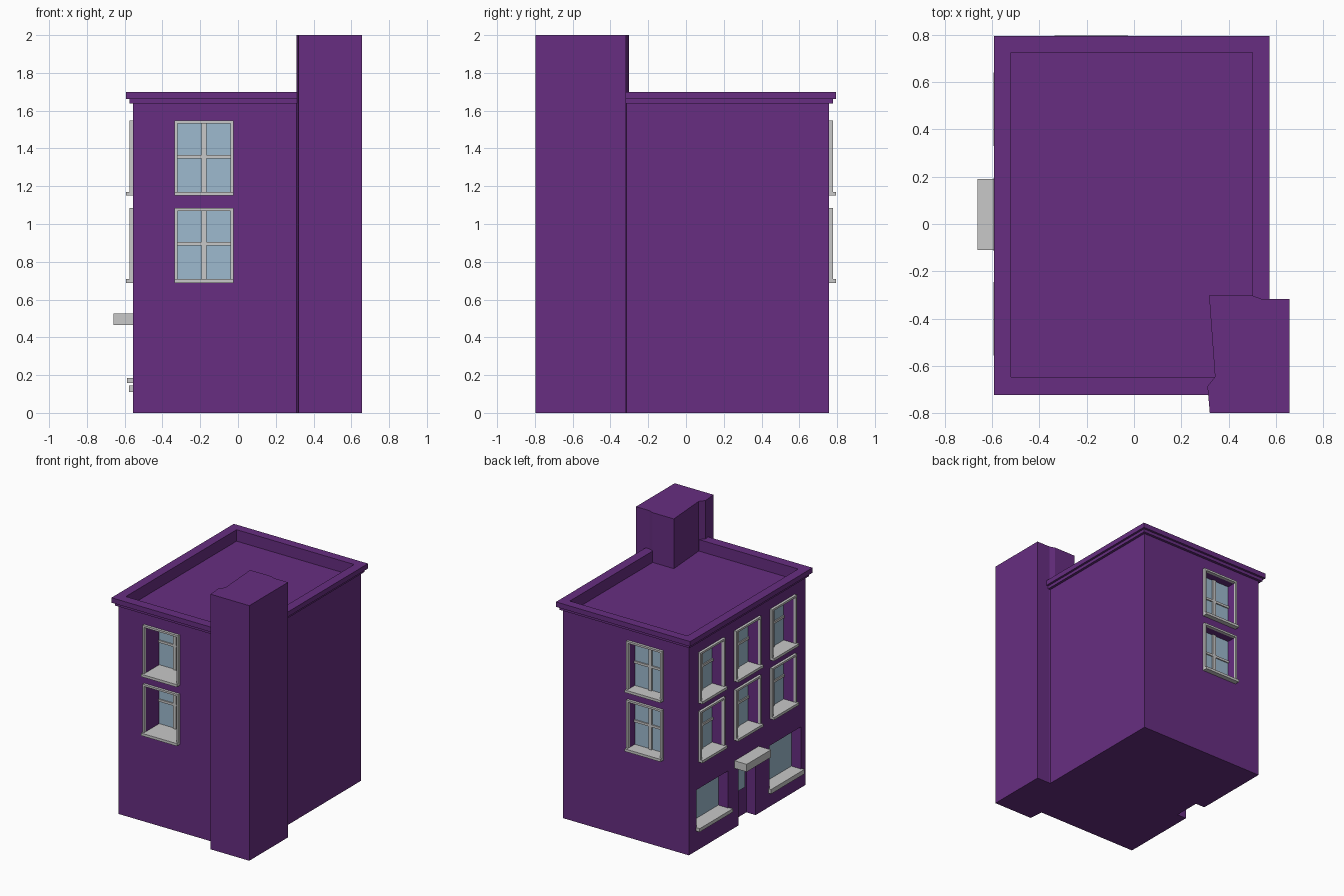
import bpy
import bmesh

cube = bpy.data.objects.get("Cube")
if cube:
    bpy.data.objects.remove(cube, do_unlink=True)


def material(name, r, g, b):
    m = bpy.data.materials.new(name)
    m.use_nodes = True
    m.diffuse_color = (r, g, b, 1)
    m.node_tree.nodes["Principled BSDF"].inputs["Base Color"].default_value = (r, g, b, 1)
    return m


PURPLE = material("purple_paint", 0.135, 0.027, 0.22)
GREY = material("light_grey_trim", 0.58, 0.58, 0.58)
GLASS = material("pale_blue_glass", 0.34, 0.49, 0.62)


def finish(name, bm, mat):
    bmesh.ops.recalc_face_normals(bm, faces=bm.faces)
    me = bpy.data.meshes.new(name)
    bm.to_mesh(me)
    bm.free()
    me.materials.append(mat)
    ob = bpy.data.objects.new(name, me)
    bpy.context.scene.collection.objects.link(ob)
    return ob


def boxes(name, extents, mat):
    """One object from several boxes given as (x0, x1, y0, y1, z0, z1)."""
    bm = bmesh.new()
    for x0, x1, y0, y1, z0, z1 in extents:
        vs = bmesh.ops.create_cube(bm, size=1)["verts"]
        for v in vs:
            v.co = (x1 if v.co.x > 0 else x0,
                    y1 if v.co.y > 0 else y0,
                    z1 if v.co.z > 0 else z0)
    return finish(name, bm, mat)


# Outer wall planes of the building
LEFT, RIGHT, FRONT, BACK = -0.555, 0.535, -0.685, 0.757
ROOF = 1.61


def on_wall(wall, u0, u1, o0, o1, z0, z1):
    """Box on a wall: u runs along the wall, o outward from its surface."""
    if wall == "side":
        return (LEFT - o1, LEFT - o0, u0, u1, z0, z1)
    if wall == "front":
        return (u0, u1, FRONT - o1, FRONT - o0, z0, z1)
    return (u0, u1, BACK + o0, BACK + o1, z0, z1)


# Depth of the window recesses on each wall
DEPTH = {"front": 0.17, "back": 0.07, "side": 0.09}
HALF, TALL, RIM = 0.155, 0.397, 0.015
cutters = []


def sash_window(name, wall, centre, z0):
    d, z1 = DEPTH[wall], z0 + TALL
    a, b = centre - HALF, centre + HALF
    cutters.append(on_wall(wall, a + RIM, b - RIM, -d, 0.1, z0 + RIM, z1 - RIM))
    # Surround with projecting, deep sill
    boxes(name + "_frame", [
        on_wall(wall, a, a + RIM, -0.005, 0.02, z0, z1),
        on_wall(wall, b - RIM, b, -0.005, 0.02, z0, z1),
        on_wall(wall, a, b, -0.005, 0.02, z1 - RIM, z1),
        on_wall(wall, a, b, -0.005, 0.038, z0, z0 + 0.02),
        on_wall(wall, a + RIM, b - RIM, -d, 0, z0 + 0.01, z0 + 0.02)], GREY)
    boxes(name + "_glass", [
        on_wall(wall, a + RIM, b - RIM, -d - 0.003, -d + 0.004, z0 + RIM, z1 - RIM)], GLASS)
    mid = z0 + TALL / 2 + 0.008
    boxes(name + "_glazing_bars", [
        on_wall(wall, centre - 0.013, centre + 0.013, -d, -d + 0.015, z0 + RIM, z1 - RIM),
        on_wall(wall, a + RIM, b - RIM, -d, -d + 0.013, mid - 0.009, mid + 0.009)], GREY)


for floor, base in (("lower", 0.688), ("upper", 1.15)):
    sash_window(floor + "_front_window", "front", -0.18, base)
    sash_window(floor + "_back_window", "back", -0.18, base)
    for i, y in enumerate((0.485, 0.04, -0.4)):
        sash_window(f"{floor}_side_window_{i + 1}", "side", y, base)


# Shop windows on the side wall
def shop_window(name, a, b, z0, z1, lip):
    top, d = 0.477, DEPTH["side"]
    cutters.append(on_wall("side", a, b, -d, 0.1, z0 + 0.01, top))
    boxes(name + "_glass", [on_wall("side", a, b, -d - 0.003, -d + 0.004, z0 + 0.01, top)], GLASS)
    boxes(name + "_sill", [
        on_wall("side", a, b, -d, 0, z0 + 0.005, z1),
        on_wall("side", a - 0.01, b + 0.01, -0.003, lip, z0, z1)], GREY)


shop_window("back_shop_window", 0.27, 0.66, 0.158, 0.185, 0.033)
shop_window("front_shop_window", -0.635, -0.24, 0.11, 0.145, 0.022)

# Recessed doorway with glazed door and canopy
cutters.append(on_wall("side", -0.07, 0.14, -0.08, 0.1, -0.1, 0.47))
boxes("door_glass", [on_wall("side", -0.045, 0.115, -0.083, -0.074, 0.21, 0.43)], GLASS)
boxes("door_canopy", [on_wall("side", -0.11, 0.19, -0.02, 0.105, 0.466, 0.525)], GREY)

# Main walls with the openings cut out
body = boxes("main_walls", [(LEFT, RIGHT, FRONT, BACK, 0, ROOF)], PURPLE)
cutter = boxes("opening_cutter", cutters, PURPLE)
cutter.hide_render = True
cut = body.modifiers.new("openings", "BOOLEAN")
cut.object, cut.operation, cut.solver = cutter, "DIFFERENCE", "EXACT"
bpy.context.view_layer.objects.active = body
bpy.ops.object.modifier_apply(modifier=cut.name)
bpy.data.objects.remove(cutter, do_unlink=True)


# Parapet and stepped cornice around the sunken roof
def ring(name, out, z0, z1):
    x0, x1, y0, y1 = LEFT - out, RIGHT + out, FRONT - out, BACK + out
    ix0, ix1, iy0, iy1 = -0.52, 0.5, -0.647, 0.725
    bm = bmesh.new()
    loops = []
    for z in (z0, z1):
        for p, q, r, s in ((x0, x1, y0, y1), (ix0, ix1, iy0, iy1)):
            loops.append([bm.verts.new((x, y, z)) for x, y in ((p, r), (q, r), (q, s), (p, s))])
    lo_out, lo_in, hi_out, hi_in = loops
    for m, n in ((lo_out, hi_out), (hi_out, hi_in), (hi_in, lo_in), (lo_in, lo_out)):
        for i in range(4):
            j = (i + 1) % 4
            bm.faces.new((m[i], m[j], n[j], n[i]))
    finish(name, bm, PURPLE)


ring("parapet_wall", 0, ROOF, 1.637)
ring("lower_cornice", 0.02, 1.637, 1.661)
ring("upper_cornice", 0.037, 1.661, 1.7)

# Corner tower from an irregular plan
plan = [(0.32, -0.797), (0.656, -0.797), (0.656, -0.317), (0.54, -0.317),
        (0.5, -0.302), (0.317, -0.302), (0.342, -0.645), (0.31, -0.685)]
bm = bmesh.new()
base = bm.faces.new([bm.verts.new((x, y, 0)) for x, y in plan])
grown = bmesh.ops.extrude_face_region(bm, geom=[base], use_keep_orig=True)["geom"]
bmesh.ops.translate(bm, vec=(0, 0, 2), verts=[g for g in grown if isinstance(g, bmesh.types.BMVert)])
finish("corner_tower", bm, PURPLE)
